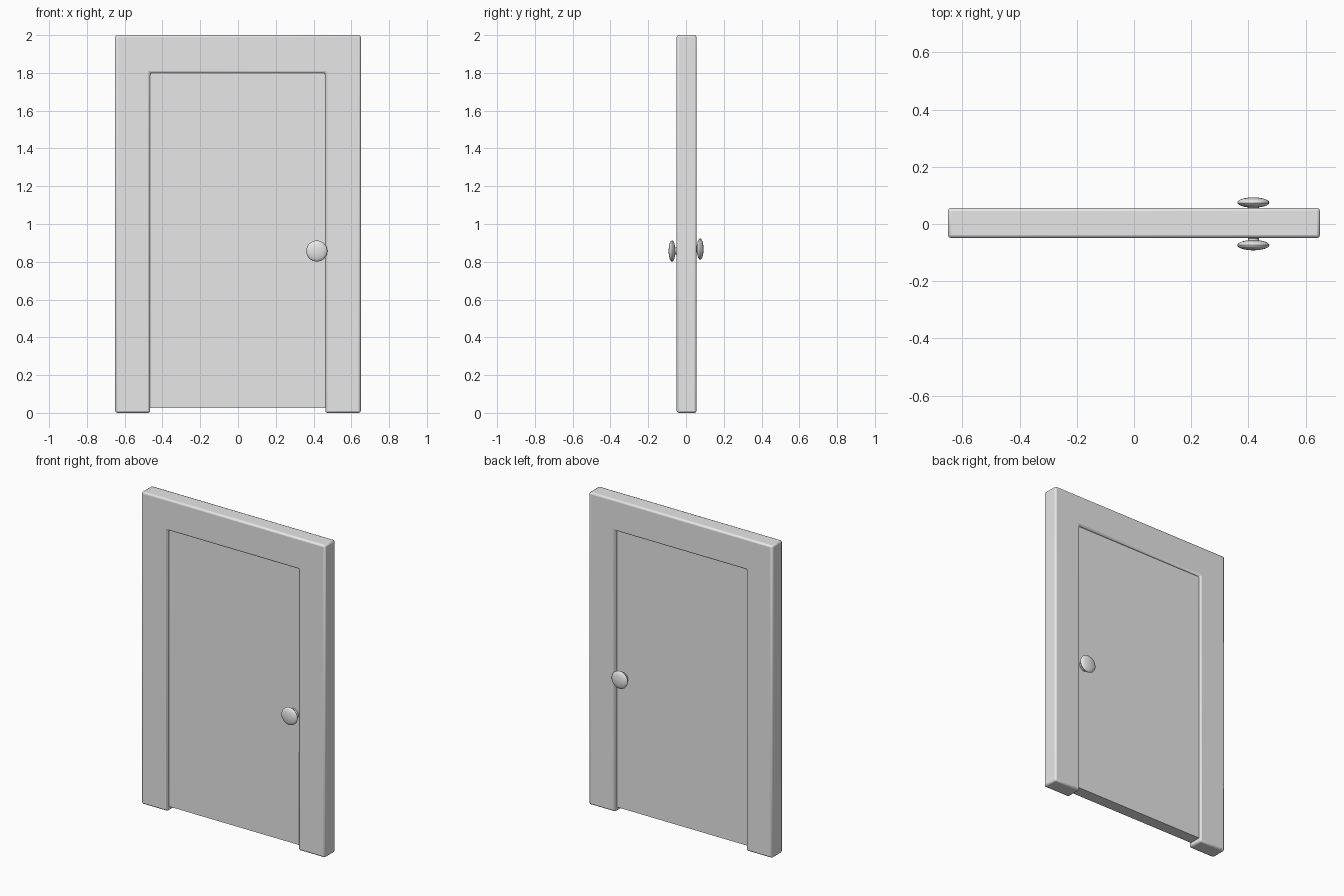
import bpy, bmesh, math

cube = bpy.data.objects.get("Cube")
if cube:
    bpy.data.objects.remove(cube, do_unlink=True)

grey = bpy.data.materials.new("plain_grey")
grey.use_nodes = True
grey.diffuse_color = (0.8, 0.8, 0.8, 1)
grey.node_tree.nodes["Principled BSDF"].inputs["Base Color"].default_value = (0.8, 0.8, 0.8, 1)


def finish(name, bm):
    """Turn a bmesh into a coloured object."""
    bmesh.ops.recalc_face_normals(bm, faces=bm.faces)
    mesh = bpy.data.meshes.new(name)
    bm.to_mesh(mesh)
    bm.free()
    mesh.materials.append(grey)
    obj = bpy.data.objects.new(name, mesh)
    bpy.context.collection.objects.link(obj)
    return obj


def extrude_outline(name, outline, y0, y1):
    """Extrude an x-z outline from y0 to y1."""
    bm = bmesh.new()
    face = bm.faces.new([bm.verts.new((x, y0, z)) for x, z in outline])
    ext = bmesh.ops.extrude_face_region(bm, geom=[face])
    verts = [v for v in ext["geom"] if isinstance(v, bmesh.types.BMVert)]
    bmesh.ops.translate(bm, verts=verts, vec=(0, y1 - y0, 0))
    return finish(name, bm)


def smooth(obj):
    bpy.ops.object.select_all(action='DESELECT')
    obj.select_set(True)
    bpy.context.view_layer.objects.active = obj
    bpy.ops.object.shade_smooth_by_angle(angle=math.radians(35))


def knob(name, z, door_y, centre_y):
    """Lathe a base flange, neck and flattened grip around the y axis."""
    side = 1 if centre_y > 0 else -1
    reach = abs(centre_y) - abs(door_y)
    profile = [(0.036, -0.002), (0.035, 0.005), (0.024, 0.010), (0.019, 0.016)]
    # elliptical grip section, from the neck round to the tip
    for i in range(13):
        a = math.radians(-70 + 160 * i / 12)
        profile.append((0.056 * math.cos(a), reach + 0.018 * math.sin(a)))
    profile[-1] = (0.0, reach + 0.018)
    bm = bmesh.new()
    verts = [bm.verts.new((r, side * h, 0)) for r, h in profile]
    edges = [bm.edges.new(pair) for pair in zip(verts, verts[1:])]
    bmesh.ops.spin(bm, geom=verts + edges, cent=(0, 0, 0), axis=(0, 1, 0),
                   angle=2 * math.pi, steps=32)
    bmesh.ops.remove_doubles(bm, verts=bm.verts, dist=0.0001)
    bmesh.ops.translate(bm, verts=bm.verts, vec=(0.417, door_y, z))
    smooth(finish(name, bm))


# Surround: one bevelled arch with two feet
frame = extrude_outline("door_frame", [
    (-0.65, 0), (-0.465, 0), (-0.465, 1.80), (0.462, 1.80),
    (0.462, 0), (0.65, 0), (0.65, 2), (-0.65, 2)], -0.049, 0.056)
bevel = frame.modifiers.new("soft_edges", 'BEVEL')
bevel.width = 0.011
bevel.segments = 2
bevel.limit_method = 'ANGLE'
smooth(frame)

# Slab: recessed on both sides, raised above the floor
extrude_outline("door_panel", [
    (-0.465, 0.027), (0.462, 0.027), (0.462, 1.80), (-0.465, 1.80)], -0.034, 0.041)

# One knob on each side
knob("front_knob", 0.857, -0.034, -0.074)
knob("back_knob", 0.867, 0.041, 0.075)
